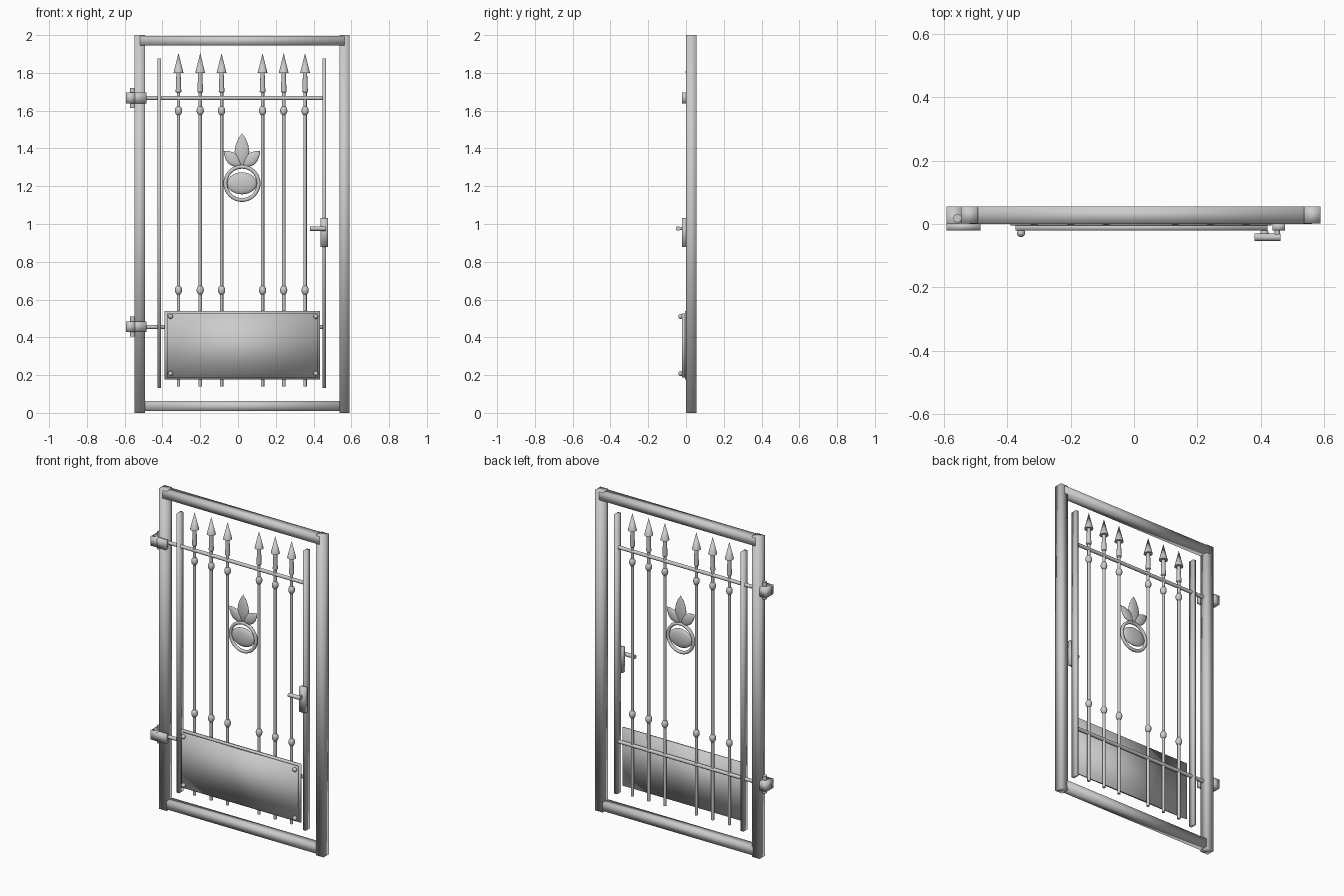
import bpy, bmesh, math
from mathutils import Matrix, Vector

cube = bpy.data.objects.get("Cube")
if cube:
    bpy.data.objects.remove(cube, do_unlink=True)

metal = bpy.data.materials.new("grey_metal")
metal.use_nodes = True
GREY = (0.6, 0.6, 0.6, 1)
metal.diffuse_color = GREY
metal.node_tree.nodes["Principled BSDF"].inputs["Base Color"].default_value = GREY


def finish(name, bm, sharp_angle=None):
    """Turn a bmesh into a smooth grey object; sharp_angle keeps hard edges."""
    bmesh.ops.recalc_face_normals(bm, faces=bm.faces)
    for f in bm.faces:
        f.smooth = True
    if sharp_angle:
        for e in bm.edges:
            if e.is_manifold and e.calc_face_angle() > math.radians(sharp_angle):
                e.smooth = False
    mesh = bpy.data.meshes.new(name)
    bm.to_mesh(mesh)
    bm.free()
    mesh.materials.append(metal)
    ob = bpy.data.objects.new(name, mesh)
    bpy.context.collection.objects.link(ob)
    return ob


def box(name, x0, x1, y0, y1, z0, z1):
    bm = bmesh.new()
    size = Vector((x1 - x0, y1 - y0, z1 - z0))
    mid = Vector((x0 + x1, y0 + y1, z0 + z1)) / 2
    bmesh.ops.create_cube(bm, size=1, matrix=Matrix.Translation(mid) @ Matrix.Diagonal(size).to_4x4())
    return finish(name, bm)


def rod(name, a, b, r):
    a, b = Vector(a), Vector(b)
    turn = (b - a).to_track_quat("Z", "Y").to_matrix().to_4x4()
    bm = bmesh.new()
    bmesh.ops.create_cone(bm, cap_ends=True, segments=16, radius1=r, radius2=r,
                          depth=(b - a).length, matrix=Matrix.Translation((a + b) / 2) @ turn)
    return finish(name, bm, 40)


def ball(name, centre, radii):
    bm = bmesh.new()
    bmesh.ops.create_uvsphere(bm, u_segments=24, v_segments=14, radius=1,
                              matrix=Matrix.Translation(centre) @ Matrix.Diagonal(radii).to_4x4())
    return finish(name, bm)


def lathe(name, profile, matrix, steps=16):
    """Spin a list of (radius, height) points about z."""
    bm = bmesh.new()
    verts = [bm.verts.new((r, 0, z)) for r, z in profile]
    edges = [bm.edges.new(pair) for pair in zip(verts, verts[1:])]
    bmesh.ops.spin(bm, geom=verts + edges, cent=(0, 0, 0), axis=(0, 0, 1),
                   angle=math.tau, steps=steps, use_duplicate=False)
    bmesh.ops.remove_doubles(bm, verts=bm.verts, dist=0.0001)
    bm.transform(matrix)
    return finish(name, bm, 40)


# Outer frame
box("right_post", -0.547, -0.493, 0.001, 0.055, 0, 2)
box("left_post", 0.537, 0.59, 0.001, 0.055, 0, 2)
box("top_beam", -0.52, 0.563, 0, 0.056, 1.945, 1.995)
box("bottom_beam", -0.5, 0.545, 0.001, 0.055, 0.01, 0.062)

# Gate leaf: stiles and cross rails
BAR_Y = 0.022
box("right_stile", -0.426, -0.407, 0.002, 0.042, 0.133, 1.875)
box("left_stile", 0.447, 0.467, 0.002, 0.042, 0.133, 1.875)
for label, z in (("lower", 0.455), ("upper", 1.667)):
    rod(label + "_rail", (-0.5, BAR_Y, z), (0.465, BAR_Y, z), 0.011)

# Spear bars with collars
SPEAR = [(0, 0.14), (0.009, 0.14), (0.009, 1.695), (0.015, 1.7),
         (0.011, 1.8), (0.026, 1.8), (0, 1.905)]
for i, x in enumerate((-0.315, -0.2, -0.087, 0.13, 0.242, 0.355)):
    lathe(f"spear_bar_{i + 1}", SPEAR, Matrix.Translation((x, BAR_Y, 0)))
    for z in (0.65, 1.6):
        ball(f"collar_{i + 1}", (x, BAR_Y, z), (0.019, 0.019, 0.026))

# Hinges wrapped around the post
for label, z in (("lower", 0.457), ("upper", 1.667)):
    box(label + "_hinge_front", -0.592, -0.485, -0.02, 0.002, z - 0.028, z + 0.028)
    box(label + "_hinge_side", -0.592, -0.545, -0.02, 0.055, z - 0.028, z + 0.028)
    rod(label + "_hinge_pin", (-0.558, 0.018, z - 0.053), (-0.558, 0.018, z + 0.053), 0.013)

# Kick panel with bolts
box("panel_backing", -0.39, 0.435, -0.004, 0.006, 0.177, 0.54)
box("panel", -0.375, 0.422, -0.02, -0.004, 0.187, 0.527)
for x in (-0.357, 0.412):
    for z in (0.208, 0.511):
        ball("panel_bolt", (x, -0.028, z), (0.013, 0.013, 0.013))

# Latch
box("latch_plate", 0.437, 0.477, -0.021, 0.003, 0.877, 1.033)
rod("latch_spindle", (0.453, -0.015, 0.976), (0.453, -0.042, 0.976), 0.009)
rod("latch_lever", (0.38, -0.042, 0.976), (0.463, -0.042, 0.976), 0.012)

# Fruit ornament: ring, core and three leaves
CX, CZ = 0.021, 1.215
bpy.ops.mesh.primitive_torus_add(location=(CX, BAR_Y, CZ), rotation=(math.pi / 2, 0, 0),
                                 major_radius=0.088, minor_radius=0.01,
                                 major_segments=40, minor_segments=12)
ring = bpy.context.object
ring.name = "ornament_ring"
ring.data.materials.append(metal)
bpy.ops.object.shade_smooth()
ball("ornament_core", (CX, BAR_Y, CZ), (0.079, 0.018, 0.058))

# Leaf outline: a pointed oval spun, then flattened front to back
LEAF = [(0, 0), (0.5, 0.12), (0.85, 0.28), (1, 0.45), (0.85, 0.65), (0.5, 0.84), (0, 1)]
for label, dx, lean, length, width in (("middle", 0, 0, 0.175, 0.039),
                                       ("left", 0.006, 48, 0.122, 0.033),
                                       ("right", -0.006, -48, 0.122, 0.033)):
    place = (Matrix.Translation((CX + dx, BAR_Y, 1.305))
             @ Matrix.Rotation(math.radians(lean), 4, "Y")
             @ Matrix.Diagonal((width, 0.012, length, 1)))
    lathe(label + "_leaf", LEAF, place, 20)
